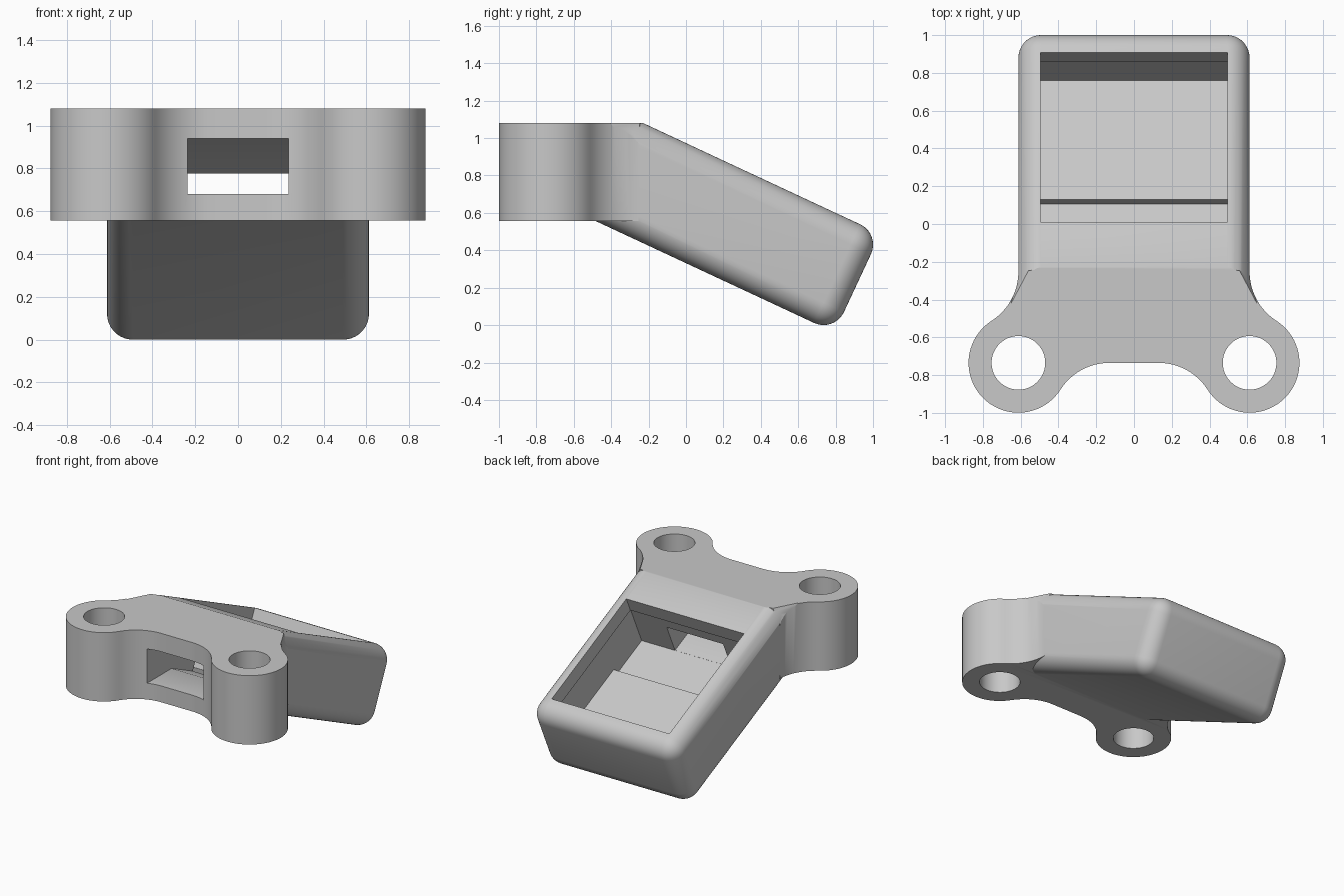
import bpy, bmesh, math
from mathutils import Matrix, Vector

cube = bpy.data.objects.get("Cube")
if cube:
    bpy.data.objects.remove(cube, do_unlink=True)

TILT = math.radians(25)
TOP, BOTTOM = 1.08, 0.556
EAR_X, EAR_Y, EAR_R, HOLE_R = 0.612, -0.735, 0.264, 0.142
FILLET, FLAT = 0.308, 0.13
SIDE, ROUND = 0.612, 0.12
tilt = Matrix.Rotation(-TILT, 4, 'X')

grey = bpy.data.materials.new("plain grey")
grey.use_nodes = True
grey.diffuse_color = (0.58, 0.58, 0.58, 1)
grey.node_tree.nodes["Principled BSDF"].inputs["Base Color"].default_value = grey.diffuse_color


def make_object(name, bm):
    bmesh.ops.recalc_face_normals(bm, faces=bm.faces)
    mesh = bpy.data.meshes.new(name)
    bm.to_mesh(mesh)
    bm.free()
    mesh.materials.append(grey)
    obj = bpy.data.objects.new(name, mesh)
    bpy.context.collection.objects.link(obj)
    return obj


def extrude(name, points, offset, matrix=Matrix()):
    bm = bmesh.new()
    face = bm.faces.new([bm.verts.new(p) for p in points])
    new = bmesh.ops.extrude_face_region(bm, geom=[face])["geom"]
    bmesh.ops.translate(bm, vec=Vector(offset),
                        verts=[v for v in new if isinstance(v, bmesh.types.BMVert)])
    bm.transform(matrix)
    return make_object(name, bm)


def box(name, low, high):
    bm = bmesh.new()
    bmesh.ops.create_cube(bm, size=1)
    for v in bm.verts:
        v.co = [h if c > 0 else l for c, l, h in zip(v.co, low, high)]
    return make_object(name, bm)


def apply(obj, mod):
    bpy.ops.object.select_all(action='DESELECT')
    obj.select_set(True)
    bpy.context.view_layer.objects.active = obj
    bpy.ops.object.modifier_apply(modifier=mod.name)


def combine(obj, other, operation):
    mod = obj.modifiers.new("combine", 'BOOLEAN')
    mod.operation, mod.solver, mod.object = operation, 'EXACT', other
    apply(obj, mod)
    bpy.data.objects.remove(other, do_unlink=True)


def arc(cx, cy, r, start, end, steps):
    angles = [math.radians(start + (end - start) * i / steps) for i in range(steps + 1)]
    return [(cx + r * math.cos(a), cy + r * math.sin(a)) for a in angles]


# Tilted rounded housing, trimmed level with the bracket top
body = box("housing_bracket", (-SIDE, -0.9, 0.30), (SIDE, 0.736, 0.882))
bevel = body.modifiers.new("round", 'BEVEL')
bevel.width, bevel.segments, bevel.limit_method = ROUND, 10, 'NONE'
apply(body, bevel)
body.data.transform(tilt)
combine(body, box("trim", (-2, -2, TOP), (2, 2, 2)), 'DIFFERENCE')

# Bracket plate: two ears blended tangentially into the housing sides
reach = EAR_X - FLAT
touch = math.degrees(math.atan2(FILLET, reach))
half = arc(FLAT, EAR_Y - FILLET, FILLET, 90, touch, 12)
half += arc(EAR_X, EAR_Y, EAR_R, 180 + touch, 450 - touch, 40)[1:]
half += arc(SIDE + FILLET, EAR_Y + reach, FILLET, 270 - touch, 180, 12)[1:]
half += [(0.5, -0.24)]
outline = half + [(-x, y) for x, y in reversed(half)]
plate = extrude("bracket_plate", [(x, y, BOTTOM) for x, y in outline], (0, 0, TOP - BOTTOM))

# Sloped trim where the plate's upper rear corners run into the rounded housing
for side in (-1, 1):
    corner = [(0.65, -0.42, 1.081), (0.47, -0.08, 1.081), (0.57, -0.08, 0.86)]
    trim = extrude("corner_trim", [(side * x, y, z) for x, y, z in corner],
                   (side * 0.2, 0.05, 0.2))
    combine(plate, trim, 'DIFFERENCE')
combine(body, plate, 'UNION')

# Screw holes through the ears
for side in (-1, 1):
    ring = arc(side * EAR_X, EAR_Y, HOLE_R, 0, 360, 48)[:-1]
    hole = extrude("screw_hole", [(x, y, 0.3) for x, y in ring], (0, 0, 1))
    combine(body, hole, 'DIFFERENCE')

# Pocket opening square to the sloping face
combine(body, extrude("pocket_opening", [(-0.495, u, v) for u, v in
                      [(-0.40, 0.6), (0.59, 0.6), (0.59, 1.2), (-0.40, 1.2)]],
                      (0.99, 0, 0), tilt), 'DIFFERENCE')

# Slightly wider stepped chamber under the pocket's lip
chamber = [(-0.425, 0.766), (-0.425, 0.422), (-0.081, 0.422),
           (-0.081, 0.481), (0.614, 0.481), (0.614, 0.766)]
combine(body, extrude("chamber", [(-0.518, u, v) for u, v in chamber], (1.036, 0, 0), tilt),
        'DIFFERENCE')

# Cable slot from the front, bending down into the chamber
slot = [(-0.9, 0.68), (-0.46, 0.68), (-0.184, 0.5525),
        (-0.0845, 0.7653), (-0.46, 0.94), (-0.9, 0.94)]
combine(body, extrude("cable_slot", [(-0.237, y, z) for y, z in slot], (0.474, 0, 0)),
        'DIFFERENCE')

# Smooth curves, crisp edges
bpy.ops.object.select_all(action='DESELECT')
body.select_set(True)
bpy.context.view_layer.objects.active = body
bpy.ops.object.shade_smooth_by_angle(angle=math.radians(25))
